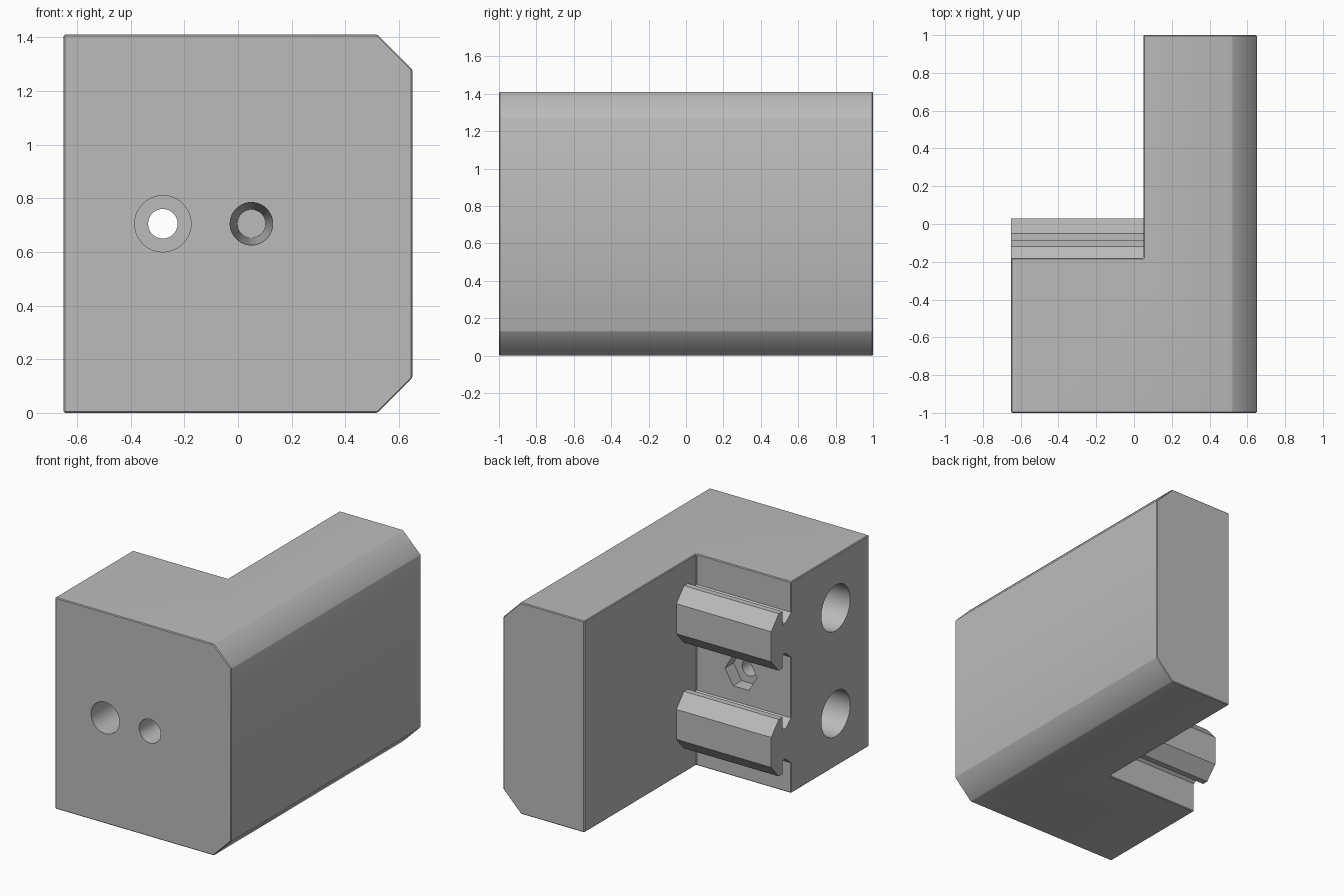
import bpy, bmesh, math
from mathutils import Matrix, Vector

old = bpy.data.objects.get("Cube")
if old:
    bpy.data.objects.remove(old, do_unlink=True)

grey = bpy.data.materials.new("plain grey")
grey.use_nodes = True
COLOUR = (0.5, 0.5, 0.5, 1)
grey.diffuse_color = COLOUR
grey.node_tree.nodes["Principled BSDF"].inputs["Base Color"].default_value = COLOUR

HEIGHT = 1.41
MID = HEIGHT / 2
ROWS = (HEIGHT / 4, HEIGHT * 3 / 4)
SIDE, STEP_X, STEP_Y = 0.65, 0.05, -0.18


def add_object(name, bm):
    bmesh.ops.recalc_face_normals(bm, faces=bm.faces)
    mesh = bpy.data.meshes.new(name)
    bm.to_mesh(mesh)
    bm.free()
    mesh.materials.append(grey)
    obj = bpy.data.objects.new(name, mesh)
    bpy.context.collection.objects.link(obj)
    return obj


def prism(name, points, offset):
    """Extrude a closed outline along an offset."""
    bm = bmesh.new()
    face = bm.faces.new([bm.verts.new(p) for p in points])
    out = bmesh.ops.extrude_face_region(bm, geom=[face])
    verts = [v for v in out["geom"] if isinstance(v, bmesh.types.BMVert)]
    bmesh.ops.translate(bm, verts=verts, vec=Vector(offset))
    return add_object(name, bm)


def plug(name, start, end, r1, r2, sides=48, turn=0.0):
    """Cylinder, cone or hexagonal cutter between two points."""
    start, end = Vector(start), Vector(end)
    axis = end - start
    bm = bmesh.new()
    bmesh.ops.create_cone(bm, cap_ends=True, segments=sides,
                          radius1=r1, radius2=r2, depth=axis.length)
    place = (Matrix.Translation((start + end) / 2)
             @ axis.to_track_quat("Z", "Y").to_matrix().to_4x4()
             @ Matrix.Rotation(turn, 4, "Z"))
    bmesh.ops.transform(bm, matrix=place, verts=bm.verts)
    return add_object(name, bm)


def apply_modifier(obj, mod):
    bpy.context.view_layer.objects.active = obj
    bpy.ops.object.modifier_apply(modifier=mod.name)


def cut(obj, cutter):
    cutter.hide_render = True
    mod = obj.modifiers.new("cut", "BOOLEAN")
    mod.operation, mod.solver, mod.object = "DIFFERENCE", "EXACT", cutter
    apply_modifier(obj, mod)
    bpy.data.objects.remove(cutter, do_unlink=True)


# L-shaped block with two chamfered long edges
C = 0.13
section = [(-SIDE, 0), (SIDE - C, 0), (SIDE, C),
           (SIDE, HEIGHT - C), (SIDE - C, HEIGHT), (-SIDE, HEIGHT)]
body = prism("bracket_body", [(x, -1, z) for x, z in section], (0, 2, 0))
corner = [(-1, STEP_Y), (STEP_X, STEP_Y), (STEP_X, 2), (-1, 2)]
cut(body, prism("corner_cutter", [(x, y, -1) for x, y in corner], (0, 0, 4)))
bevel = body.modifiers.new("soft_edges", "BEVEL")
bevel.width, bevel.segments, bevel.limit_method = 0.005, 1, "ANGLE"
apply_modifier(body, bevel)

# Bolt hole: wide bore in front, narrow through hole, hex pocket behind
BOLT = -0.28
cut(body, plug("bolt_hole", (BOLT, -1.1, MID), (BOLT, 0, MID), 0.055, 0.055))
cut(body, plug("bolt_bore", (BOLT, -1.1, MID), (BOLT, -0.55, MID), 0.105, 0.105))
cut(body, plug("nut_pocket", (BOLT, STEP_Y - 0.09, MID), (BOLT, 0, MID),
               0.118, 0.118, sides=6, turn=math.pi / 2))

# Tapered blind hole beside it
cut(body, plug("tapered_hole", (STEP_X, -1.01, MID), (STEP_X, -0.5, MID), 0.08, 0.053))

# Two deep round holes in the side
for z in ROWS:
    cut(body, plug("side_hole", (-1, -0.65, z), (0.3, -0.65, z), 0.152, 0.152))

# Pair of grooved rails in the corner
half = [(STEP_Y - 0.02, 0.15), (STEP_Y, 0.15), (-0.12, 0.1), (-0.09, 0.1),
        (-0.09, 0.19), (-0.05, 0.19), (0.03, 0.1)]
outline = half + [(y, -z) for y, z in reversed(half)]
parts = [body]
for name, row in zip(("lower_rail", "upper_rail"), ROWS):
    points = [(-SIDE, y, row + z) for y, z in outline]
    parts.append(prism(name, points, (SIDE + STEP_X, 0, 0)))

# Smooth round walls, keep corners sharp
bpy.ops.object.select_all(action="DESELECT")
for part in parts:
    part.select_set(True)
bpy.context.view_layer.objects.active = body
bpy.ops.object.shade_smooth_by_angle(angle=math.radians(30))
